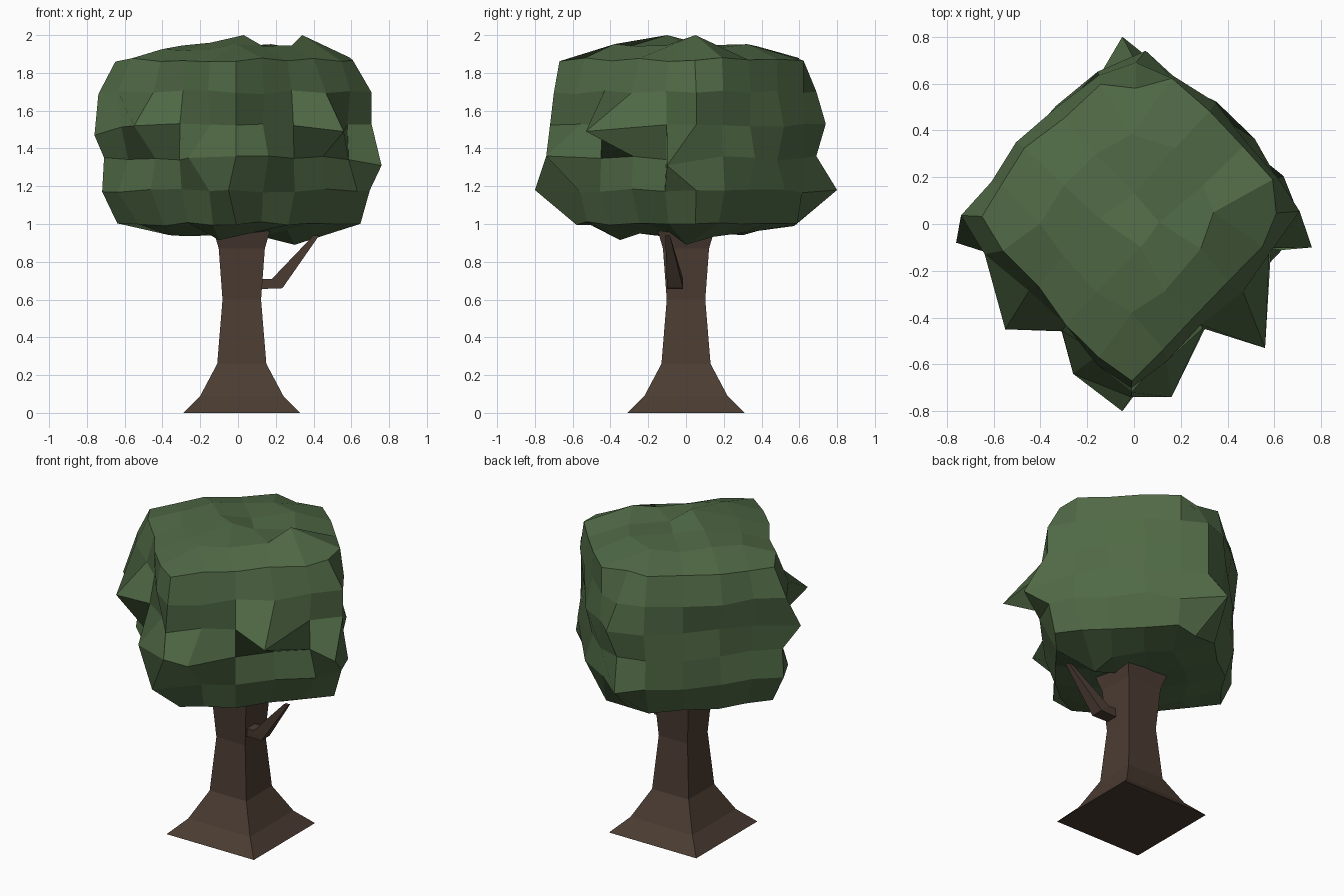
import bpy, bmesh, math, random
from mathutils import Vector, Matrix

if "Cube" in bpy.data.objects:
    bpy.data.objects.remove(bpy.data.objects["Cube"])

random.seed(7)


def material(name, rgb):
    m = bpy.data.materials.new(name)
    m.diffuse_color = (*rgb, 1)
    m.use_nodes = True
    m.node_tree.nodes["Principled BSDF"].inputs["Base Color"].default_value = m.diffuse_color
    return m


def make_object(name, bm, mat):
    bmesh.ops.recalc_face_normals(bm, faces=bm.faces)
    me = bpy.data.meshes.new(name)
    bm.to_mesh(me)
    bm.free()
    me.materials.append(mat)
    ob = bpy.data.objects.new(name, me)
    bpy.context.collection.objects.link(ob)
    return ob


def loft(name, rings, mat):
    """Skin a list of four-point rings and cap both ends."""
    bm = bmesh.new()
    rows = [[bm.verts.new(p) for p in r] for r in rings]
    for a, b in zip(rows, rows[1:]):
        for i in range(4):
            j = (i + 1) % 4
            bm.faces.new((a[i], a[j], b[j], b[i]))
    bm.faces.new(rows[0])
    bm.faces.new(rows[-1])
    return make_object(name, bm, mat)


bark = material("bark", (0.071, 0.045, 0.032))
leaf = material("leaf", (0.08, 0.142, 0.06))

# Trunk: square flared profile (height, half width)
profile = [(0, .31), (.09, .22), (.26, .13), (.6, .102), (.87, .122), (1.0, .16)]
loft("trunk", [[(.02 + sx * h, sy * h, z) for sx, sy in
                ((-1, -1), (1, -1), (1, 1), (-1, 1))] for z, h in profile], bark)

# Branch: lower x, z, upper x, z, near y, far y
sections = [(.10, .655, .10, .71, -.09, -.015),
            (.235, .66, .18, .71, -.10, -.015),
            (.43, .94, .40, .94, -.11, -.085)]
loft("branch", [[(x0, y0, z0), (x0, y1, z0), (x1, y1, z1), (x1, y0, z1)]
                for x0, z0, x1, z1, y0, y1 in sections], bark)

# Crown: gridded cube, turned 45 degrees, sides bulged and roughened row by row
bm = bmesh.new()
bmesh.ops.create_cube(bm, size=2)
bmesh.ops.subdivide_edges(bm, edges=bm.edges[:], cuts=4, use_grid_fill=True)
turn = Matrix.Rotation(math.radians(45), 3, 'Z')
shrink = [.9, 1, 1, 1, 1, .94]
# Reach of the right, back, left and front corner in each row, bottom to top
reach = {(1, -1): (.65, .70, .76, .71, .71, .61),
         (1, 1): (.57, .68, .69, .72, .69, .58),
         (-1, 1): (.64, .72, .71, .76, .74, .65),
         (-1, -1): (.58, .72, .74, .72, .70, .67)}
for v in bm.verts:
    x, y, z = v.co
    row = round((z + 1) * 2.5)
    m = max(abs(x), abs(y))
    k = 3.5 if x + y > .1 and max(x, y) >= m - .01 else 5   # rounder at the back
    bulge = m / (abs(x) ** k + abs(y) ** k) ** (1 / k) if m else 1
    u = x * bulge * (.595 if x > 0 else .525)
    w = y * bulge * (.58 if y > 0 else .51)
    p = turn @ Vector((u, w, 0)) * shrink[row]
    if m > .99:
        if min(abs(x), abs(y)) > .99:
            p = p.normalized() * reach[round(x), round(y)][row]
        else:
            p *= random.uniform(.95, 1.05)
        p.z = 1.0 + .174 * row + random.uniform(-.012, .012)
    else:
        dome = 1 - m * m
        p.z = (1.915 + .035 * dome if z > 0 else .97 - .03 * dome)
        p += Vector((random.uniform(-.02, .02), random.uniform(-.02, .02),
                     random.uniform(-.02, .02)))
    v.co = p

# Outlying leaf clumps pulled out of the crown
spikes = [(-.05, .80, 1.18), (-.05, -.80, 1.18), (.56, -.53, 1.49),
          (-.55, -.45, 1.52), (-.76, -.08, 1.47), (.76, -.10, 1.31),
          (.16, -.74, 1.36), (-.26, -.64, 1.35), (.05, .74, 1.53),
          (.03, -.10, 2.0), (.34, .05, 2.0), (.30, .0, .89), (-.1, -.35, .915)]
free = list(bm.verts)
for s in map(Vector, spikes):
    v = min(free, key=lambda q: (q.co - s).length)
    v.co = s
    free.remove(v)
make_object("crown", bm, leaf)
